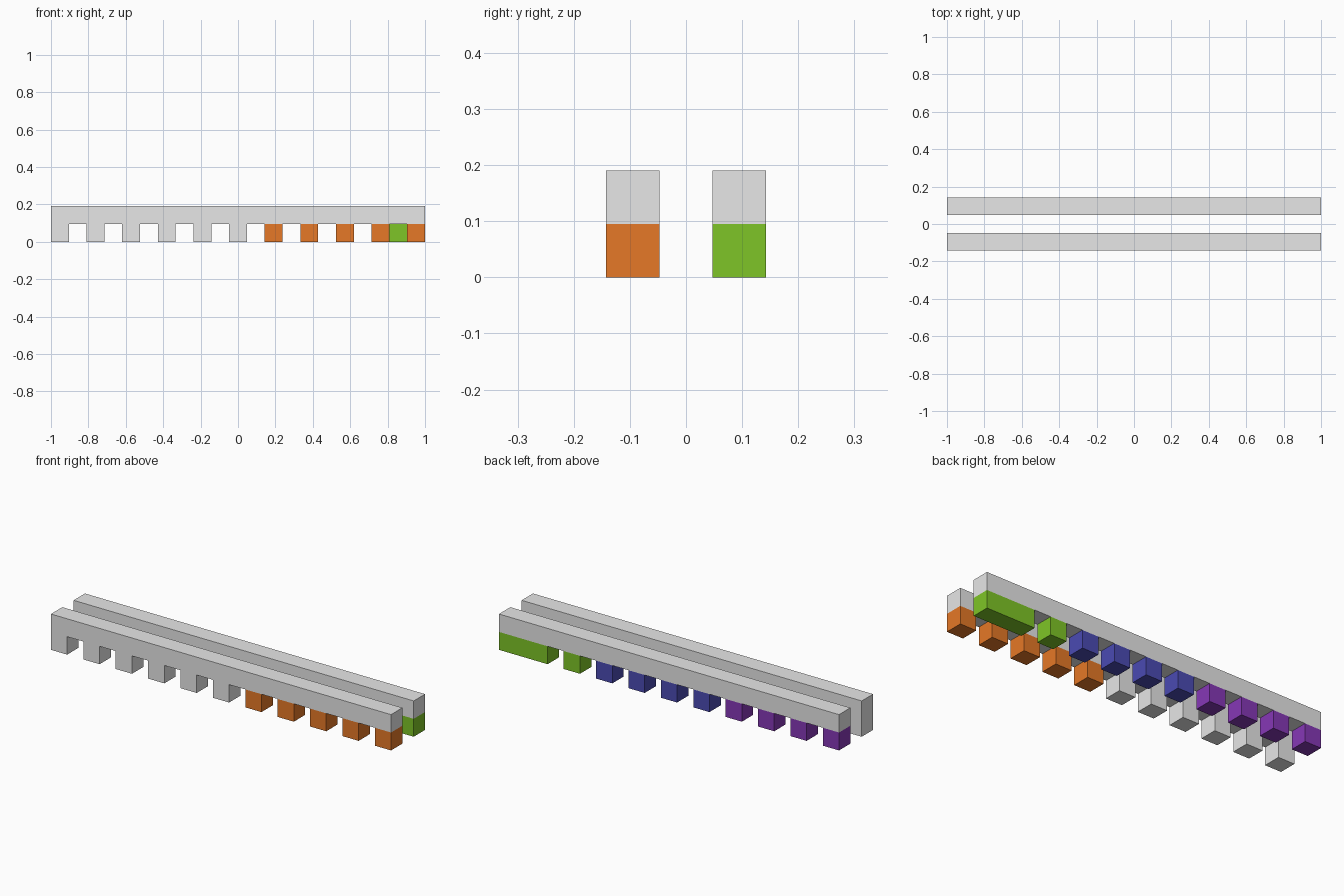
import bpy, bmesh
from mathutils import Vector

cube = bpy.data.objects.get("Cube")
if cube:
    bpy.data.objects.remove(cube, do_unlink=True)

CELLS = 21
U = 2 / CELLS  # every tooth, gap and beam is one unit


def material(name, color):
    m = bpy.data.materials.new(name)
    m.use_nodes = True
    rgba = (*color, 1)
    m.diffuse_color = rgba
    m.node_tree.nodes["Principled BSDF"].inputs["Base Color"].default_value = rgba
    return m


PALETTE = [
    material("light_grey", (0.8, 0.8, 0.8)),
    material("orange", (0.79, 0.19, 0.02)),
    material("green", (0.21, 0.56, 0.02)),
    material("blue", (0.07, 0.07, 0.45)),
    material("purple", (0.24, 0.04, 0.47)),
]
GREY, ORANGE, GREEN, BLUE, PURPLE = range(5)


def comb(name, y, teeth):
    """Beam with downward teeth; teeth maps a cell number to a colour."""
    bm = bmesh.new()
    cells = [(i, 1) for i in range(CELLS)] + [(i, 0) for i in teeth]
    for i, k in cells:
        x, z = -1 + i * U, k * U
        bm.faces.new([bm.verts.new((x + a * U, y - U / 2, z + b * U))
                      for a, b in ((0, 0), (1, 0), (1, 1), (0, 1))])
    bmesh.ops.remove_doubles(bm, verts=bm.verts, dist=U / 100)
    # give the flat profile its depth
    ext = bmesh.ops.extrude_face_region(bm, geom=bm.faces[:], use_keep_orig=True)
    moved = [g for g in ext["geom"] if isinstance(g, bmesh.types.BMVert)]
    bmesh.ops.translate(bm, verts=moved, vec=(0, U, 0))
    bmesh.ops.recalc_face_normals(bm, faces=bm.faces)
    bm.normal_update()
    # colour each face by the cell just behind it
    for f in bm.faces:
        p: Vector = f.calc_center_median() - f.normal * U * 0.1
        if p.z < U:
            f.material_index = teeth.get(int((p.x + 1) / U), GREY)
    # merge flat areas of one colour
    bmesh.ops.dissolve_limit(bm, angle_limit=0.01, verts=bm.verts,
                             edges=bm.edges, delimit={'MATERIAL'})
    mesh = bpy.data.meshes.new(name)
    bm.to_mesh(mesh)
    bm.free()
    for m in PALETTE:
        mesh.materials.append(m)
    bpy.context.collection.objects.link(bpy.data.objects.new(name, mesh))


# front comb: grey teeth, then orange ones
comb("front_comb", -1.0 * U,
     {i: GREY if i < 12 else ORANGE for i in range(0, CELLS, 2)})

# rear comb: purple, blue and green teeth, the last one three units wide
rear = {i: PURPLE if i < 8 else BLUE if i < 16 else GREEN
        for i in range(0, CELLS, 2)}
rear[19] = GREEN
comb("rear_comb", 1.0 * U, rear)
